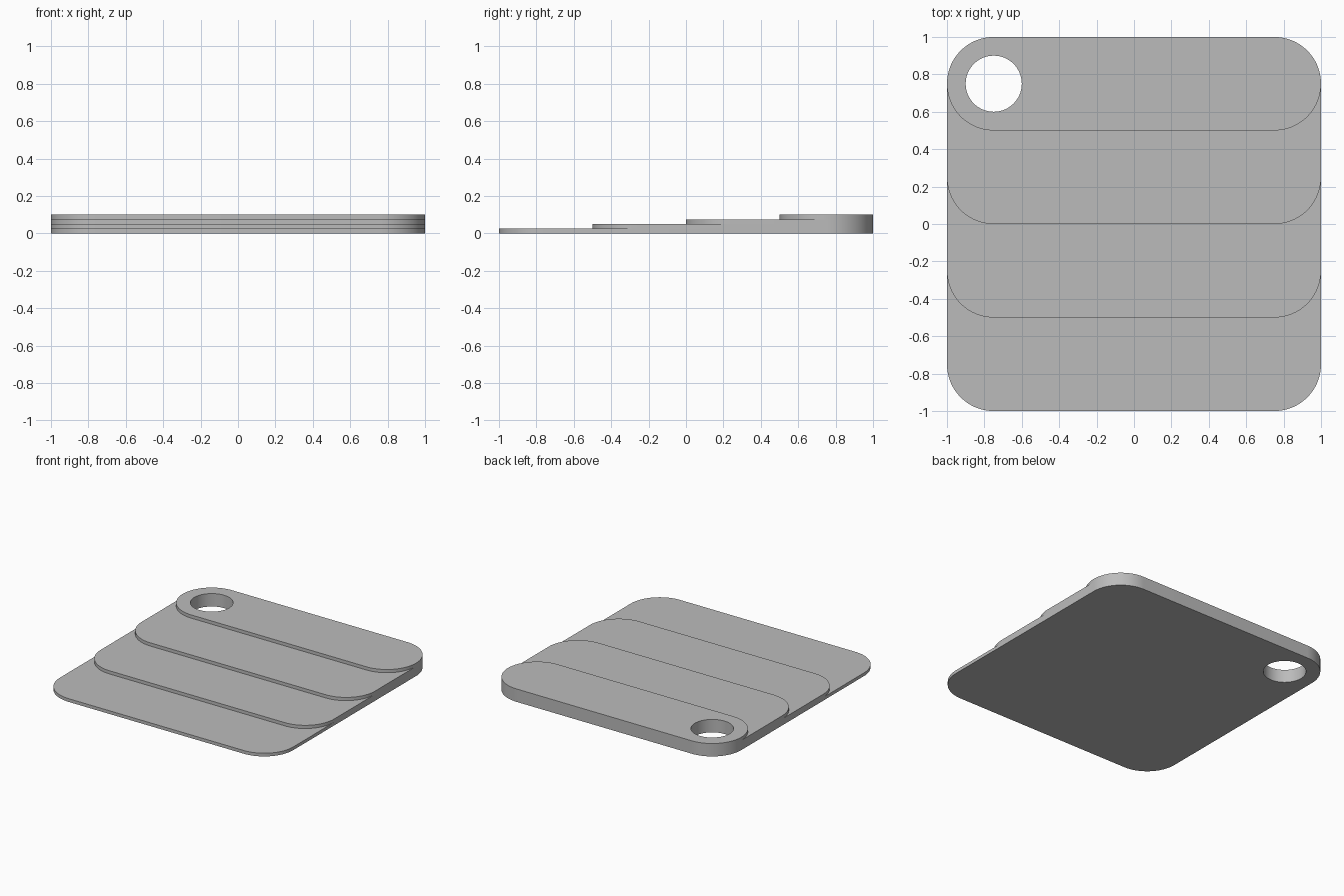
import bpy, bmesh
from math import cos, sin, pi, radians

if "Cube" in bpy.data.objects:
    bpy.data.objects.remove(bpy.data.objects["Cube"], do_unlink=True)

THICK = 0.025      # thickness of one layer
RADIUS = 0.25      # corner radius
HOLE = 0.15        # hole radius
STEP = 0.5         # setback of each layer

grey = bpy.data.materials.new("plain grey")
grey.use_nodes = True
colour = (0.5, 0.5, 0.5, 1)
grey.diffuse_color = colour
grey.node_tree.nodes["Principled BSDF"].inputs["Base Color"].default_value = colour


def arc(cx, cy, r, start, sweep, n):
    return [(cx + r * cos(start + sweep * i / n), cy + r * sin(start + sweep * i / n))
            for i in range(n + 1)]


def rounded_outline(x, y0, y1):
    """Rounded rectangle, anticlockwise from the right back corner."""
    a, lo, hi = x - RADIUS, y0 + RADIUS, y1 - RADIUS
    corners = [(a, hi), (-a, hi), (-a, lo), (a, lo)]
    points = []
    for k, (cx, cy) in enumerate(corners):
        points += arc(cx, cy, RADIUS, k * pi / 2, pi / 2, 24)
    return points


def plate(name, loops, z):
    """Flat sheet with holes, extruded from closed loops."""
    curve = bpy.data.curves.new(name, "CURVE")
    curve.dimensions = "2D"
    curve.fill_mode = "BOTH"
    curve.extrude = THICK / 2
    for loop in loops:
        spline = curve.splines.new("POLY")
        spline.points.add(len(loop) - 1)
        for p, (x, y) in zip(spline.points, loop):
            p.co = (x, y, z + THICK / 2, 1)
        spline.use_cyclic_u = True
    obj = bpy.data.objects.new(name, curve)
    bpy.context.collection.objects.link(obj)
    obj.location.z = z + THICK / 2
    bpy.ops.object.select_all(action="DESELECT")
    obj.select_set(True)
    bpy.context.view_layer.objects.active = obj
    bpy.ops.object.convert(target="MESH")
    obj = bpy.context.object

    # Weld the caps to the walls and set the layer exactly on its level
    bm = bmesh.new()
    bm.from_mesh(obj.data)
    bmesh.ops.remove_doubles(bm, verts=bm.verts, dist=0.0005)
    bottom = min(v.co.z for v in bm.verts)
    for v in bm.verts:
        v.co.z -= bottom
    obj.location.z = z
    bmesh.ops.recalc_face_normals(bm, faces=bm.faces)
    bm.to_mesh(obj.data)
    bm.free()
    obj.data.materials.clear()
    obj.data.materials.append(grey)
    bpy.ops.object.shade_smooth_by_angle(angle=radians(30))
    return obj


# Four stacked layers, each set back from the one below, pierced by one hole
hole = arc(-1 + RADIUS, 1 - RADIUS, HOLE, 0, 2 * pi, 64)[:-1]
names = ["base_layer", "second_layer", "third_layer", "top_layer"]
for i, name in enumerate(names):
    plate(name, [rounded_outline(1, -1 + STEP * i, 1), hole], THICK * i)
